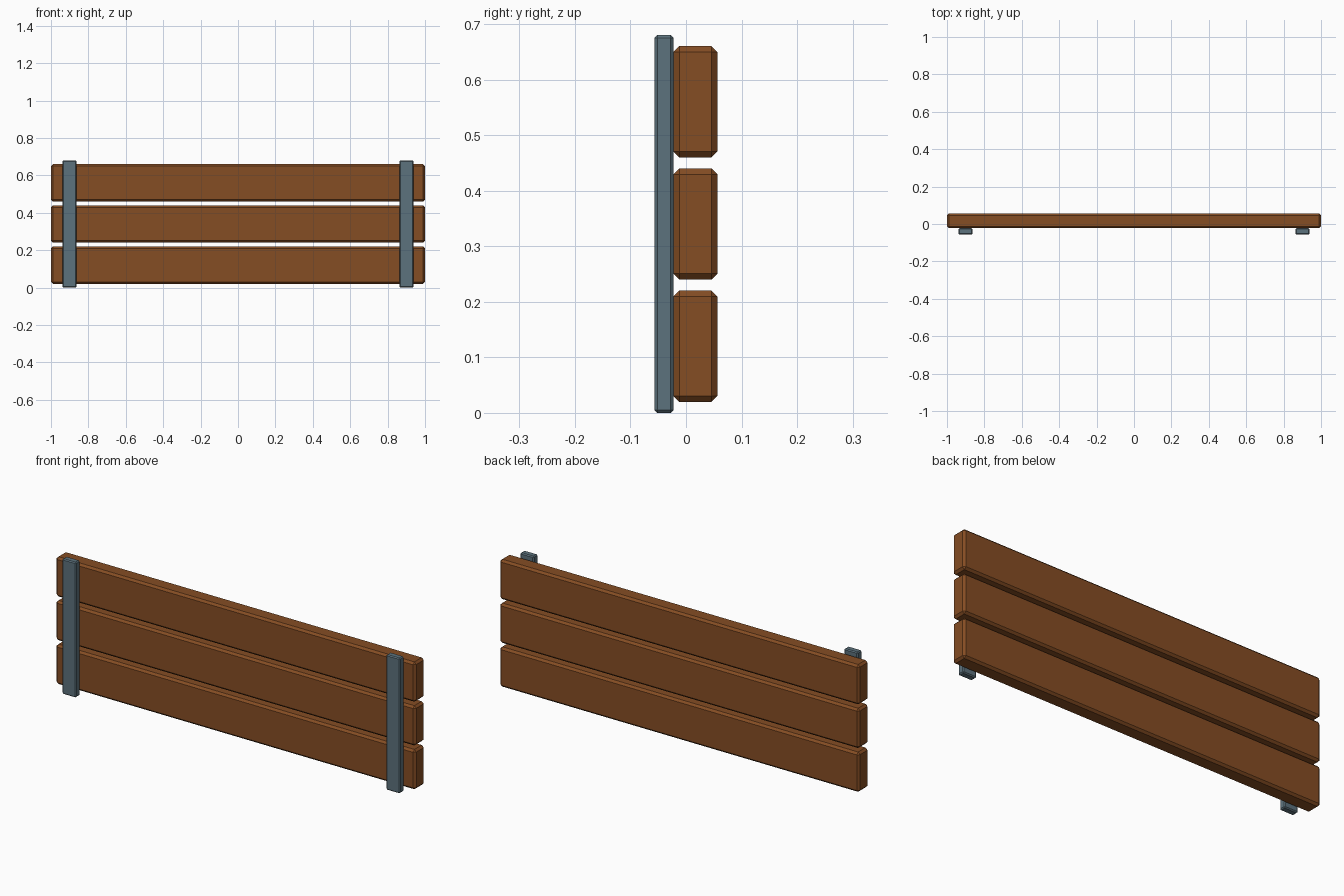
import bpy

if "Cube" in bpy.data.objects:
    bpy.data.objects.remove(bpy.data.objects["Cube"])


def material(name, color):
    m = bpy.data.materials.new(name)
    m.diffuse_color = (*color, 1.0)
    m.use_nodes = True
    m.node_tree.nodes["Principled BSDF"].inputs["Base Color"].default_value = m.diffuse_color
    return m


wood = material("brown wood", (0.235, 0.074, 0.017))
steel = material("blue grey steel", (0.108, 0.168, 0.205))


def chamfered_box(name, lo, hi, chamfer, mat):
    """Box between two corners with every edge cut by one flat chamfer."""
    bpy.ops.mesh.primitive_cube_add(
        size=1, location=[(a + b) / 2 for a, b in zip(lo, hi)])
    ob = bpy.context.object
    ob.name = name
    ob.scale = [b - a for a, b in zip(lo, hi)]
    bpy.ops.object.transform_apply(location=False, rotation=False, scale=True)
    bev = ob.modifiers.new("chamfer", 'BEVEL')
    bev.width = chamfer
    bev.segments = 1
    ob.data.materials.append(mat)
    return ob


BACK, JOINT, FRONT = 0.0565, -0.0226, -0.0565

# Three horizontal planks
for i in range(3):
    z = 0.02 + i * 0.22
    chamfered_box(f"plank_{i + 1}", (-1, JOINT, z), (1, BACK, z + 0.2),
                  0.0105, wood)

# Two upright metal straps on the front
for side, x in (("left", -0.901), ("right", 0.901)):
    chamfered_box(f"{side}_strap", (x - 0.0377, FRONT, 0),
                  (x + 0.0377, JOINT, 0.68), 0.005, steel)
